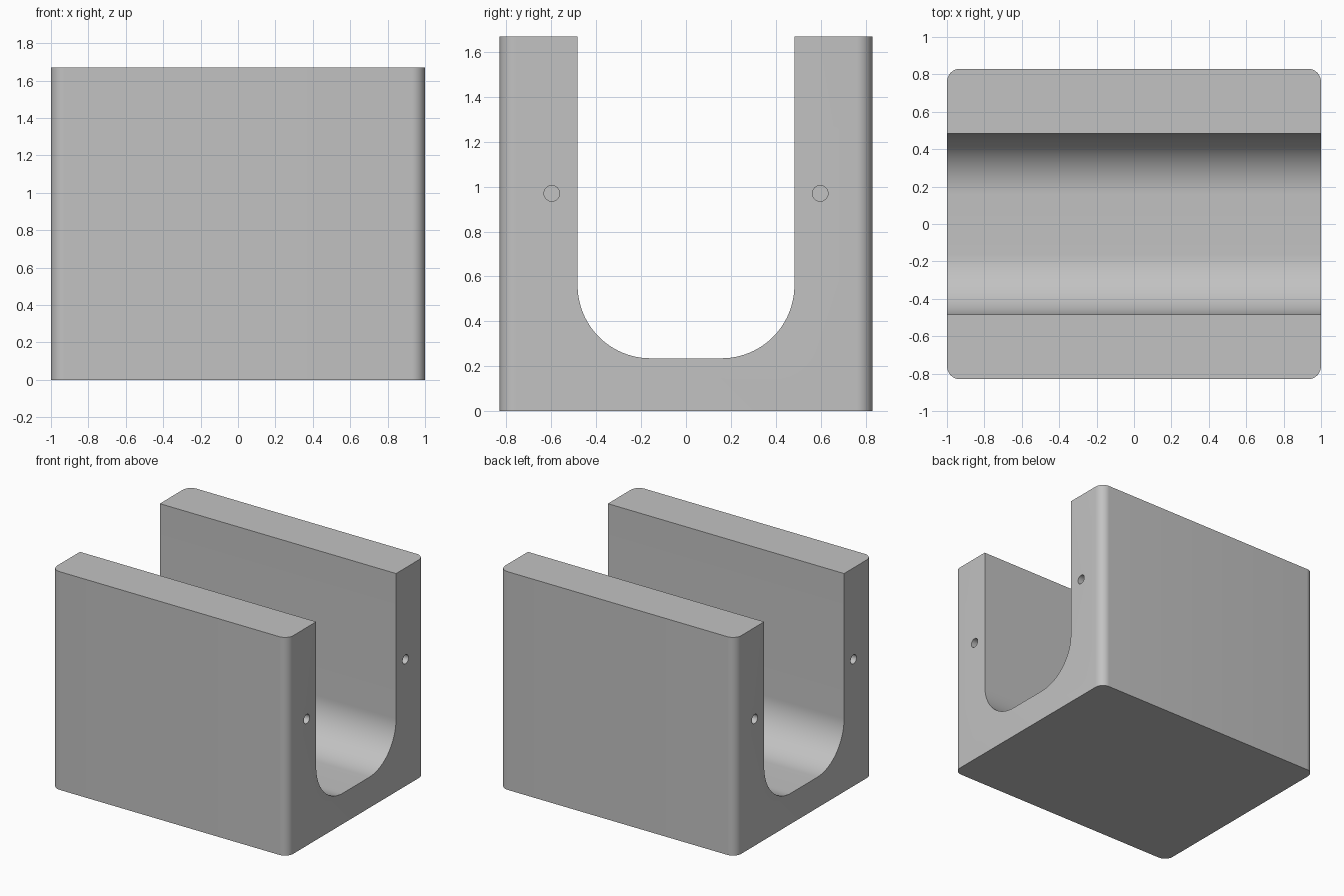
import bpy
import bmesh
import math
from mathutils import Matrix, Vector

if "Cube" in bpy.data.objects:
    bpy.data.objects.remove(bpy.data.objects["Cube"], do_unlink=True)

LENGTH, WIDTH, HEIGHT = 2.0, 1.66, 1.67
CORNER = 0.07
SLOT_HALF, SLOT_FLOOR, SLOT_RADIUS = 0.483, 0.235, 0.325
HOLE_Y, HOLE_Z, HOLE_RADIUS, HOLE_DEPTH = 0.598, 0.97, 0.035, 0.3

grey = bpy.data.materials.new("light grey")
grey.use_nodes = True
grey.diffuse_color = (0.54, 0.54, 0.54, 1)
grey.node_tree.nodes["Principled BSDF"].inputs["Base Color"].default_value = grey.diffuse_color


def prism(name, outline, depth):
    """Extrude a closed outline of 3D points along a vector."""
    bm = bmesh.new()
    face = bm.faces.new([bm.verts.new(p) for p in outline])
    grown = bmesh.ops.extrude_face_region(bm, geom=[face], use_keep_orig=True)
    tops = [v for v in grown["geom"] if isinstance(v, bmesh.types.BMVert)]
    bmesh.ops.translate(bm, verts=tops, vec=depth)
    bmesh.ops.recalc_face_normals(bm, faces=bm.faces)
    mesh = bpy.data.meshes.new(name)
    bm.to_mesh(mesh)
    bm.free()
    mesh.materials.append(grey)
    obj = bpy.data.objects.new(name, mesh)
    bpy.context.collection.objects.link(obj)
    return obj


def arc(cx, cy, radius, start, steps):
    """Quarter circle, counter-clockwise from a start angle in degrees."""
    angles = [math.radians(start + 90 * i / steps) for i in range(steps + 1)]
    return [(cx + radius * math.cos(a), cy + radius * math.sin(a)) for a in angles]


# Block with rounded upright corners
ix, iy = LENGTH / 2 - CORNER, WIDTH / 2 - CORNER
plan = []
for quarter, (sx, sy) in enumerate([(1, 1), (-1, 1), (-1, -1), (1, -1)]):
    plan += arc(sx * ix, sy * iy, CORNER, 90 * quarter, 12)
block = prism("slotted_block", [(x, y, 0) for x, y in plan], Vector((0, 0, HEIGHT)))

# U-shaped channel running end to end
inner = SLOT_HALF - SLOT_RADIUS
centre_z = SLOT_FLOOR + SLOT_RADIUS
channel = [(SLOT_HALF, HEIGHT + 1), (-SLOT_HALF, HEIGHT + 1)]
channel += arc(-inner, centre_z, SLOT_RADIUS, 180, 24)
channel += arc(inner, centre_z, SLOT_RADIUS, 270, 24)
cutters = [prism("channel_cutter", [(-LENGTH, y, z) for y, z in channel],
                 Vector((2 * LENGTH, 0, 0)))]

# Blind holes in both ends of each wall
for end in (-1, 1):
    for side in (-1, 1):
        ring = [Matrix.Rotation(math.tau * i / 32, 3, "X") @ Vector((0, 0, HOLE_RADIUS))
                for i in range(32)]
        start = Vector((end * (LENGTH / 2 - HOLE_DEPTH), side * HOLE_Y, HOLE_Z))
        cutters.append(prism("hole_cutter", [p + start for p in ring],
                             Vector((end * (HOLE_DEPTH + 0.1), 0, 0))))

# Cut, bake the result and drop the cutters
for cutter in cutters:
    cutter.hide_render = True
    cut = block.modifiers.new(cutter.name, "BOOLEAN")
    cut.operation = "DIFFERENCE"
    cut.solver = "EXACT"
    cut.object = cutter
bpy.context.view_layer.update()
baked = bpy.data.meshes.new_from_object(
    block.evaluated_get(bpy.context.evaluated_depsgraph_get()))
block.modifiers.clear()
block.data = baked
for cutter in cutters:
    bpy.data.objects.remove(cutter, do_unlink=True)

# Smooth curved walls, keep edges crisp
bpy.ops.object.select_all(action="DESELECT")
block.select_set(True)
bpy.context.view_layer.objects.active = block
bpy.ops.object.shade_smooth_by_angle(angle=math.radians(30))
